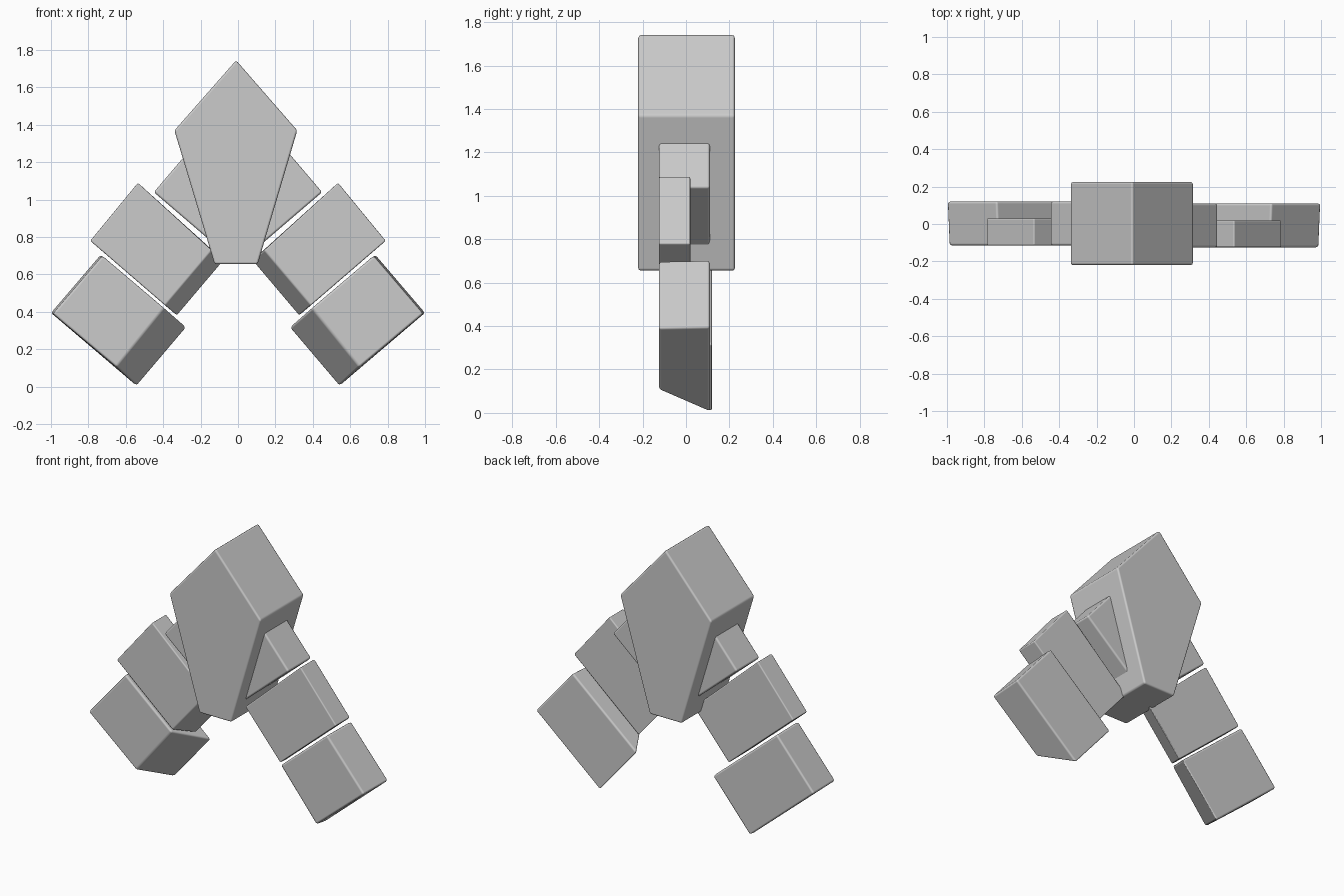
import bpy, bmesh, math

cube = bpy.data.objects.get("Cube")
if cube:
    bpy.data.objects.remove(cube, do_unlink=True)

GREY = (0.6, 0.6, 0.6, 1.0)
grey = bpy.data.materials.new("plain grey")
grey.use_nodes = True
grey.diffuse_color = GREY
grey.node_tree.nodes["Principled BSDF"].inputs["Base Color"].default_value = GREY


def block(name, front, back, y_front, y_back, bevel):
    """Solid between a front and a back outline, with softened edges."""
    bm = bmesh.new()
    f = [bm.verts.new((x, y_front, z)) for x, z in front]
    b = [bm.verts.new((x, y_back, z)) for x, z in back]
    bm.faces.new(f)
    bm.faces.new(b)
    n = len(f)
    for i in range(n):
        j = (i + 1) % n
        bm.faces.new((f[i], f[j], b[j], b[i]))
    bmesh.ops.recalc_face_normals(bm, faces=bm.faces)
    mesh = bpy.data.meshes.new(name)
    bm.to_mesh(mesh)
    bm.free()
    mesh.materials.append(grey)
    obj = bpy.data.objects.new(name, mesh)
    bpy.context.collection.objects.link(obj)
    mod = obj.modifiers.new("soft edges", "BEVEL")
    mod.width = bevel
    mod.segments = 2
    mod.harden_normals = True
    bpy.ops.object.select_all(action="DESELECT")
    obj.select_set(True)
    bpy.context.view_layer.objects.active = obj
    bpy.ops.object.shade_smooth_by_angle(angle=math.radians(40))
    return obj


# Central body: tall kite-shaped slab with a cut-off foot
body = [(-0.01, 1.745), (0.317, 1.37), (0.105, 0.655), (-0.125, 0.655), (-0.34, 1.37)]
block("body", body, body, -0.22, 0.225, 0.012)

# Each arm: shoulder, thin upper block and thick end block with a slanted underside
shoulder = [(0.45, 1.04), (0.22, 1.31), (0.02, 1.1), (0.1, 0.74)]
upper_back = [(0.535, 1.09), (0.79, 0.78), (0.325, 0.38), (0.075, 0.675)]
upper_front = [(0.535, 1.09), (0.79, 0.78), (0.39, 0.435), (0.14, 0.73)]
end_back = [(0.735, 0.705), (1.0, 0.395), (0.54, 0.003), (0.275, 0.315)]
end_front = [(0.725, 0.70), (0.99, 0.39), (0.65, 0.105), (0.395, 0.42)]


for side, s, dy in (("left", 1, -0.005), ("right", -1, 0.005)):
    def flip(points):
        return [(s * x, z) for x, z in points]

    block(side + "_shoulder", flip(shoulder), flip(shoulder), -0.12 + dy, 0.115 + dy, 0.012)
    block(side + "_upper_block", flip(upper_front), flip(upper_back), -0.12 + dy, 0.025 + dy, 0.008)
    block(side + "_end_block", flip(end_front), flip(end_back), -0.12 + dy, 0.115 + dy, 0.012)
